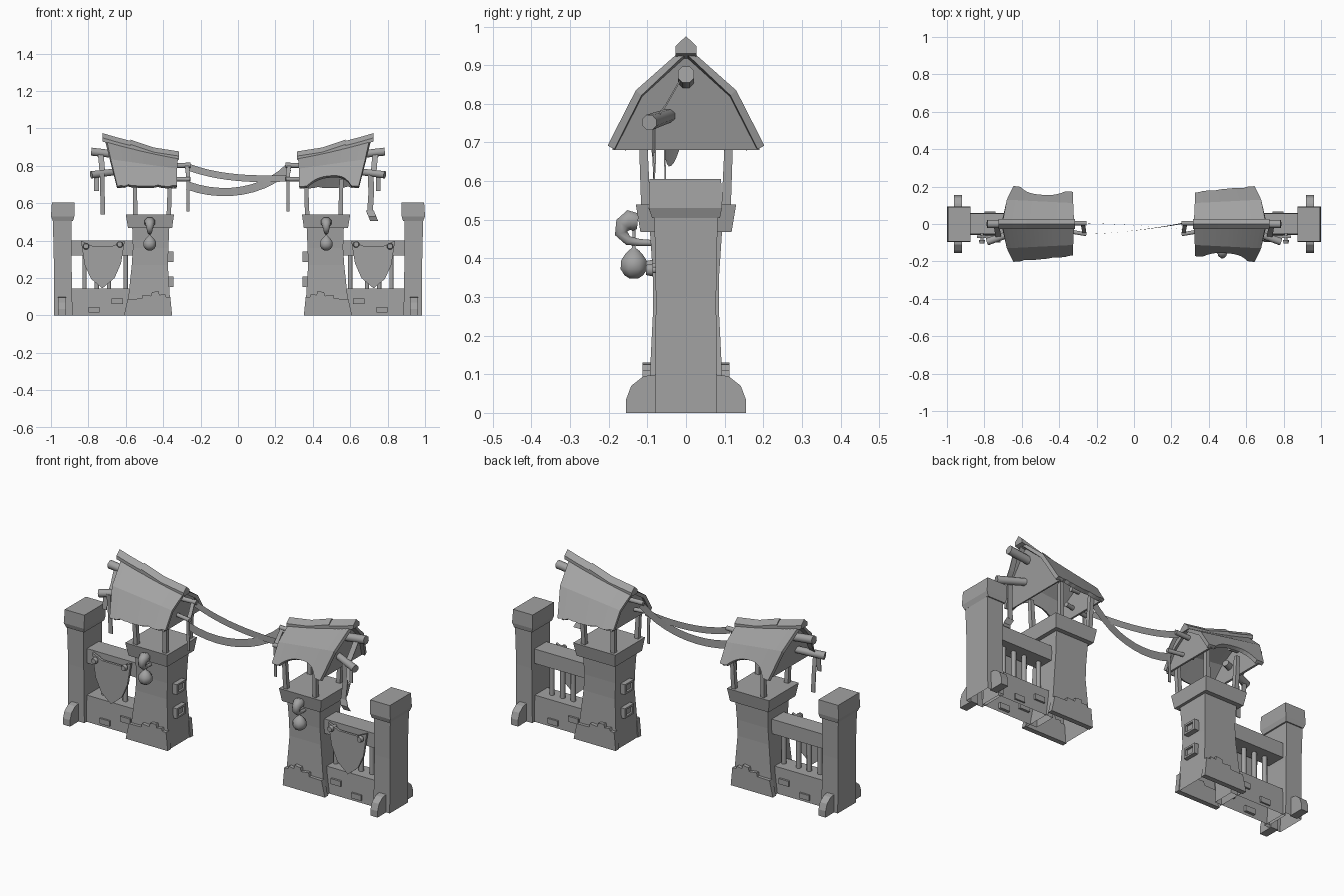
import bpy, bmesh, math, random
from mathutils import Vector

if "Cube" in bpy.data.objects:
    bpy.data.objects.remove(bpy.data.objects["Cube"])
random.seed(4)
grey = bpy.data.materials.new("mid_grey")
grey.diffuse_color = (.36, .36, .36, 1)
grey.use_nodes = True
grey.node_tree.nodes["Principled BSDF"].inputs["Base Color"].default_value = grey.diffuse_color


def make(name, verts, faces, thickness=0, offset=-1):
    bm = bmesh.new()
    vs = [bm.verts.new(v) for v in verts]
    for f in faces:
        bm.faces.new([vs[i] for i in f])
    bmesh.ops.recalc_face_normals(bm, faces=bm.faces)
    me = bpy.data.meshes.new(name)
    bm.to_mesh(me)
    bm.free()
    me.materials.append(grey)
    ob = bpy.data.objects.new(name, me)
    bpy.context.collection.objects.link(ob)
    if thickness:
        m = ob.modifiers.new("thickness", 'SOLIDIFY')
        m.thickness, m.offset = thickness, offset
    return ob


def loft(name, rings, start=True, end=True):
    n = len(rings[0])
    faces = [(r * n + i, r * n + (i + 1) % n, (r + 1) * n + (i + 1) % n, (r + 1) * n + i)
             for r in range(len(rings) - 1) for i in range(n)]
    if start:
        faces.append(tuple(range(n)))
    if end:
        faces.append(tuple(range((len(rings) - 1) * n, len(rings) * n)))
    return make(name, [v for r in rings for v in r], faces)


def rect(x0, x1, y0, y1, z):
    return [(x0, y0, z), (x1, y0, z), (x1, y1, z), (x0, y1, z)]


def box(name, x0, x1, y0, y1, z0, z1):
    return loft(name, [rect(x0, x1, y0, y1, z0), rect(x0, x1, y0, y1, z1)])


def plate(name, pts, y0, y1):
    return loft(name, [[(x, y, z) for x, z in pts] for y in (y0, y1)])


def tube(name, pts, radii, sides=8):
    pts = [Vector(p) for p in pts]
    rings = []
    for i, p in enumerate(pts):
        d = (pts[min(i + 1, len(pts) - 1)] - pts[max(i - 1, 0)]).normalized()
        ref = Vector((1, 0, 0)) if abs(d.x) < 0.8 else Vector((0, 1, 0))
        u = (ref - d * ref.dot(d)).normalized()
        v = d.cross(u)
        rings.append([p + radii[i] * (math.cos(a) * u + math.sin(a) * v)
                      for a in (2 * math.pi * (k + .5) / sides for k in range(sides))])
    ob = loft(name, rings)
    if sides > 4:
        ob.data.polygons.foreach_set("use_smooth", [True] * len(ob.data.polygons))
        ob.data.set_sharp_from_angle(angle=math.radians(62))
    return ob


def strip(name, pts, w):
    # flat hanging cloth of width w along x
    v = [(x + k * w / 2, y, z) for x, y, z in pts for k in (-1, 1)]
    return make(name, v, [(2 * i, 2 * i + 1, 2 * i + 3, 2 * i + 2) for i in range(len(pts) - 1)], 0.004, 0)


def roof_section(t, lift_front=0, lift_back=0):
    lerp = lambda a, b: a + (b - a) * t
    ridge = Vector((lerp(-.705, -.32), 0, .95 - .12 * t + .025 * t * t))
    out = []
    for sy, lift in ((-1, lift_front), (1, lift_back)):
        knee = Vector((lerp(-.68, -.325), sy * lerp(.13, .112), lerp(.835, .785)))
        eave = Vector((lerp(-.645, -.327), sy * lerp(.203, .172), lerp(.692, .69)))
        out.append((eave.lerp(knee, lift), knee))
    return [out[0][0], out[0][1], ridge, out[1][1], out[1][0]]


def build_left():
    # outer pillar, hollow underneath
    loft("pillar", [rect(-.985, -.885, -.08, .08, 0), rect(-.985, -.89, -.078, .078, .3),
                    rect(-.99, -.89, -.082, .082, .515)], start=False)
    loft("pillar_cap", [rect(-.99, -.882, -.088, .088, .505), rect(-1, -.875, -.096, .093, .53),
                        rect(-.995, -.875, -.094, .091, .605)])
    foot = [(.07, 0), (.155, 0), (.155, .035), (.142, .07), (.11, .095), (.07, .1)]
    for s in (-1, 1):
        loft("pillar_foot", [[(x, s * y, z) for y, z in foot] for x in (-.963, -.92)])

    # fence wall, rail and bars
    loft("low_wall", [rect(-.9, -.56, -.06, .06, 0), rect(-.9, -.56, -.055, .055, .145)], start=False)
    box("top_rail", -.9, -.55, -.05, .055, .32, .4)
    for x in (-.82, -.755, -.69, -.6):
        tube("fence_bar", [(x, 0, .14), (x, 0, .33)], [.013] * 2, 6)
    for s in (-1, 1):
        for x, z in ((-.8, .015), (-.675, .06)):
            box("wall_brick", x, x + .06, s * .045, s * .068, z, z + .03)

    # shield-shaped banner and its pegs
    shield = [(-.84, .40), (-.78, .372), (-.67, .372), (-.605, .40), (-.625, .28),
              (-.66, .2), (-.725, .145), (-.785, .195), (-.82, .27)]
    plate("shield_banner", shield, -.075, -.062)
    for x, z in ((-.813, .37), (-.632, .38)):
        tube("banner_peg", [(x, -.045, z), (x, -.085, z), (x, -.086, z), (x, -.104, z)],
             [.009, .009, .018, .014], 8)

    # tower with flared cap
    loft("tower", [rect(-.602, -.357, -.1, .1, 0), rect(-.585, -.365, -.093, .093, .11),
                   rect(-.568, -.375, -.085, .085, .27), rect(-.562, -.372, -.086, .086, .36),
                   rect(-.566, -.367, -.094, .094, .48)], start=False)
    loft("tower_cap", [rect(-.588, -.352, -.118, .118, .468), rect(-.6, -.342, -.13, .13, .54)])
    skirt = [(-.61, 0), (-.352, 0), (-.362, .1), (-.385, .1), (-.39, .115), (-.42, .11), (-.425, .13),
             (-.46, .125), (-.465, .105), (-.51, .11), (-.515, .09), (-.59, .088)]
    for s in (-1, 1):
        plate("tower_skirt", skirt, s * .085, s * .112)
    # square framed blocks on the inner face
    for z in (.18, .313):
        r = lambda x, k: [(x, a * .04 * k, z + b * .028 * k) for a, b in ((-1, -1), (1, -1), (1, 1), (-1, 1))]
        loft("window_frame", [r(-.39, 1), r(-.346, 1), r(-.346, .65), r(-.358, .65)])
    for x, dx in ((-.548, -.005), (-.37, .006)):
        for s in (-1, 1):
            tube("roof_post", [(x, s * .104, .53), (x + dx, s * .112, .73)], [.017, .015], 4)

    # curled hook and round lantern
    x = -.472
    tube("lantern_hook", [(x, -.085, .44), (x, -.12, .441), (x, -.15, .446), (x, -.168, .465),
                          (x, -.162, .487), (x, -.145, .498), (x, -.125, .496)],
         [.008, .01, .013, .018, .024, .03, .022], 8)
    tube("lantern", [(x, -.135, z) for z in (.348, .356, .372, .394, .41, .42, .427, .475)],
         [.012, .026, .037, .036, .025, .015, .005, .004], 8)

    # protruding roof beams
    tube("ridge_beam", [(-.785, 0, .876), (-.6, 0, .855)], [.023, .022])
    tube("outer_beam", [(-.785, -.095, .752), (-.6, -.03, .775)], [.021, .018])
    tube("inner_beam", [(-.255, .005, .803), (-.4, .005, .80)], [.014, .014], 6)
    tube("inner_lower_beam", [(-.255, -.055, .728), (-.4, -.03, .73)], [.012, .012], 6)
    # hanging cloth strips
    strip("outer_cloth_tie", [(-.735, -.01, .87), (-.728, -.05, .80), (-.725, -.085, .75)], .03)
    strip("inner_cloth_tie", [(-.275, .005, .815), (-.268, -.03, .76), (-.265, -.055, .725)], .022)
    strip("inner_cloth", [(-.267, -.057, .735), (-.267, -.052, .555)], .016)


# towers, walls and pillars, mirrored to the right
build_left()
for ob in list(bpy.context.collection.objects):
    twin = ob.copy()
    twin.data = ob.data.copy()
    twin.name = ob.name + "_right"
    for v in twin.data.vertices:
        v.co.x *= -1
    twin.data.flip_normals()
    bpy.context.collection.objects.link(twin)

# long hanging cloths, different on each side
strip("outer_cloth_long", [(-.725, -.097, .76), (-.725, -.085, .66), (-.722, -.08, .54)], .024)
strip("outer_cloth_short", [(-.757, -.075, .76), (-.757, -.085, .665)], .026)
strip("right_cloth_long", [(.71, -.08, .76), (.712, -.08, .65), (.706, -.085, .56)], .03)
strip("right_cloth_end", [(.705, -.085, .56), (.718, -.095, .53), (.728, -.085, .505)], .042)
strip("right_cloth_short", [(.75, -.085, .76), (.75, -.085, .665)], .026)

# gambrel roofs with worn eaves, the right one turned by half a circle
stations = [i / 16 for i in range(17)]
worn = [.47 * max(0, 1 - abs((t - .5) / .38) ** 2.6) for t in stations]
ragged = [random.choice((0, .02, .06)) for t in stations]
for s, side in ((1, "left"), (-1, "right")):
    turn = lambda p: (s * p[0], s * p[1], p[2])
    pts = [turn(p) for t, b, f in zip(stations, worn, ragged) for p in roof_section(t, f, b)]
    faces = [(5 * i + j, 5 * i + j + 1, 5 * i + j + 6, 5 * i + j + 5) for i in range(16) for j in range(4)]
    make("roof_" + side, pts, faces, .02)
    for t in (.07, .94):
        ring = [turn((p[0], p[1] * .95, p[2] - .01)) for p in roof_section(t)]
        make("gable_" + side, ring, [(0, 1, 2, 3, 4)], .01, 0)
    # overlapping ridge planks
    for ends in (((-.725, .95), (-.65, .928), (-.565, .906)), ((-.575, .915), (-.45, .873), (-.315, .852))):
        rings = [[turn((x, y, z + dz)) for y, dz in ((-.027, -.02), (.027, -.02), (.027, 0), (0, .025), (-.027, 0))]
                 for x, z in ends]
        loft("ridge_plank_" + side, rings)

# flat ribbons strung between the towers
for name, a, b, c, d, w in (
        ("upper_ribbon", (-.27, .005, .795), (-.1, 0, .73), (.1, -.01, .725), (.27, -.03, .735), .036),
        ("lower_ribbon", (-.27, -.055, .695), (-.08, -.05, .625), (.14, -.02, .66), (.27, .005, .79), .044)):
    a, b, c, d = map(Vector, (a, b, c, d))
    verts = []
    for i in range(11):
        t = i / 10
        p = a * (1 - t) ** 3 + 3 * b * t * (1 - t) ** 2 + 3 * c * t * t * (1 - t) + d * t ** 3
        g = (3 * (b - a) * (1 - t) ** 2 + 6 * (c - b) * t * (1 - t) + 3 * (d - c) * t * t).normalized()
        n = Vector((-g.z, 0, g.x)) * w / 2
        verts += [p - n, p + n]
    make(name, verts, [(2 * i, 2 * i + 1, 2 * i + 3, 2 * i + 2) for i in range(10)])
